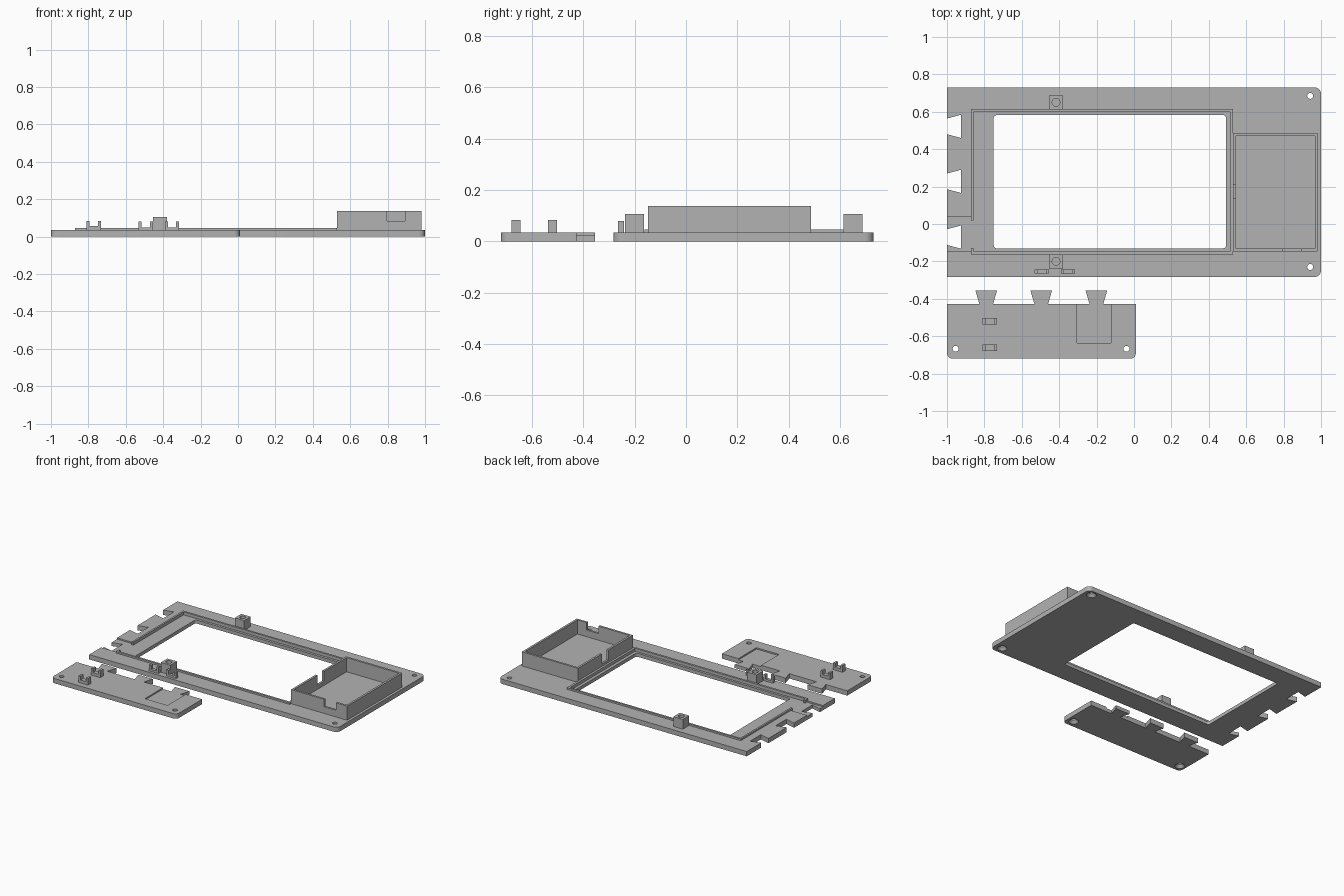
import bpy, bmesh, math

if "Cube" in bpy.data.objects:
    bpy.data.objects.remove(bpy.data.objects["Cube"])

grey = bpy.data.materials.new("plain grey")
grey.diffuse_color = (0.45, 0.45, 0.45, 1)
grey.use_nodes = True
grey.node_tree.nodes["Principled BSDF"].inputs["Base Color"].default_value = grey.diffuse_color

TOP, FLOOR = 0.035, 0.025      # plate top and recess floor heights


def finish(bm, name):
    bmesh.ops.recalc_face_normals(bm, faces=bm.faces[:])
    me = bpy.data.meshes.new(name)
    bm.to_mesh(me)
    bm.free()
    me.materials.append(grey)
    ob = bpy.data.objects.new(name, me)
    bpy.context.collection.objects.link(ob)
    return ob


def outline(pts):
    """Corner list (x, y, optional radius) to a polygon with rounded corners."""
    out = []
    for i, p in enumerate(pts):
        if len(p) < 3:
            out.append(p)
            continue
        x, y, r = p
        (ax, ay), (bx, by) = pts[i - 1][:2], pts[(i + 1) % len(pts)][:2]
        la, lb = math.hypot(ax - x, ay - y), math.hypot(bx - x, by - y)
        ux, uy, vx, vy = (ax - x) / la, (ay - y) / la, (bx - x) / lb, (by - y) / lb
        for k in range(7):
            t = k / 6 * math.pi / 2
            a, b = r * (1 - math.sin(t)), r * (1 - math.cos(t))
            out.append((x + ux * a + vx * b, y + uy * a + vy * b))
    return out


def prism(name, pts, z0, z1):
    bm = bmesh.new()
    f = bm.faces.new([bm.verts.new((x, y, z0)) for x, y in outline(pts)])
    g = bmesh.ops.extrude_face_region(bm, geom=[f])["geom"]
    bmesh.ops.translate(bm, vec=(0, 0, z1 - z0),
                        verts=[v for v in g if isinstance(v, bmesh.types.BMVert)])
    return finish(bm, name)


def box(name, x0, x1, y0, y1, z0, z1, r=None):
    pts = [(x0, y0), (x1, y0), (x1, y1), (x0, y1)]
    return prism(name, [p + (r,) for p in pts] if r else pts, z0, z1)


def cone(name, x, y, z0, z1, r0, r1):
    bm = bmesh.new()
    bmesh.ops.create_cone(bm, cap_ends=True, segments=24, radius1=r0, radius2=r1, depth=z1 - z0)
    bmesh.ops.translate(bm, vec=(x, y, (z0 + z1) / 2), verts=bm.verts[:])
    return finish(bm, name)


def cut(ob, *cutters):
    for c in cutters:
        m = ob.modifiers.new("cut", "BOOLEAN")
        m.operation, m.solver, m.object = "DIFFERENCE", "EXACT", c
        bpy.context.view_layer.objects.active = ob
        bpy.ops.object.modifier_apply(modifier=m.name)
        bpy.data.objects.remove(c)


def screw_hole(ob, x, y):
    cut(ob, cone("hole", x, y, -0.1, 0.1, 0.016, 0.016),
        cone("countersink", x, y, -0.002, 0.02, 0.035, 0.016))


def hook(name, x0, x1, y0, y1, dip, top):
    """U-shaped cable clip."""
    ob = box(name, x0, x1, y0, y1, TOP, top)
    cut(ob, box("slot", x0 + 0.016, x1 - 0.016, y0 - 0.1, y1 + 0.1, dip, top + 0.1))


# Main frame plate with dovetail sockets along its left edge
pts = [(-1, -0.283), (1, -0.283, 0.035), (1, 0.73, 0.035), (-1, 0.73)]
for c in (0.522, 0.228, -0.07):
    pts += [(-1, c + 0.042), (-0.925, c + 0.062), (-0.925, c - 0.062), (-1, c - 0.042)]
frame = prism("frame_plate", pts, 0, TOP)
cut(frame,
    box("screen_recess", -0.858, 0.514, -0.147, 0.6, FLOOR, 0.1),
    box("window", -0.75, 0.492, -0.13, 0.582, -0.1, 0.2, 0.015),
    box("cable_channel", -1.1, -0.871, -0.147, 0.037, FLOOR, 0.1),
    box("channel_mouth", -0.88, -0.85, -0.127, 0.02, FLOOR, 0.1))
for y in (0.685, -0.23):
    screw_hole(frame, 0.942, y)

# Raised rim around the screen recess, open at the cable channel
rim = box("screen_rim", -0.871, 0.53, -0.162, 0.614, TOP, 0.047)
cut(rim, box("opening", -0.858, 0.514, -0.147, 0.6, 0, 0.1),
    box("gap", -0.9, -0.85, -0.127, 0.02, 0, 0.1))

# Open-topped tray with two notched walls
tray = box("tray_walls", 0.53, 0.982, -0.147, 0.486, TOP, 0.138)
cut(tray, box("inside", 0.545, 0.967, -0.132, 0.471, 0, 0.3),
    box("front_notch", 0.797, 0.893, -0.3, -0.1, 0.084, 0.3),
    box("side_notch", 0.4, 0.56, 0.137, 0.212, 0.065, 0.3))

# Screw posts above and below the screen
for name, y in (("back_post", 0.65), ("front_post", -0.2)):
    post = box(name, -0.455, -0.379, y - 0.037, y + 0.037, TOP, 0.106)
    cut(post, cone("bore", -0.417, y, 0.04, 0.2, 0.021, 0.021))

# Cable clips beside the front post
hook("left_frame_clip", -0.531, -0.455, -0.264, -0.242, 0.05, 0.08)
hook("right_frame_clip", -0.391, -0.315, -0.264, -0.242, 0.05, 0.08)

# Separate extension plate with dovetail tabs
pts = [(-1, -0.72, 0.03), (0.01, -0.72, 0.03), (0.01, -0.427)]
for c in (-0.201, -0.496, -0.79):
    pts += [(c + 0.037, -0.427), (c + 0.058, -0.355), (c - 0.058, -0.355), (c - 0.037, -0.427)]
pts += [(-1, -0.427)]
ext = prism("extension_plate", pts, 0, TOP)
cut(ext, box("cable_recess", -0.305, -0.123, -0.635, -0.3, FLOOR, 0.1))
for x in (-0.954, -0.04):
    screw_hole(ext, x, -0.667)

# Cable clips on the extension plate
for name, y in (("front_extension_clip", -0.662), ("back_extension_clip", -0.52)):
    hook(name, -0.809, -0.733, y - 0.017, y + 0.017, 0.056, 0.084)

# Keep edges crisp, smooth only the round bores and corners
for ob in bpy.context.scene.objects:
    ob.select_set(True)
bpy.ops.object.shade_smooth_by_angle(angle=math.radians(25))
